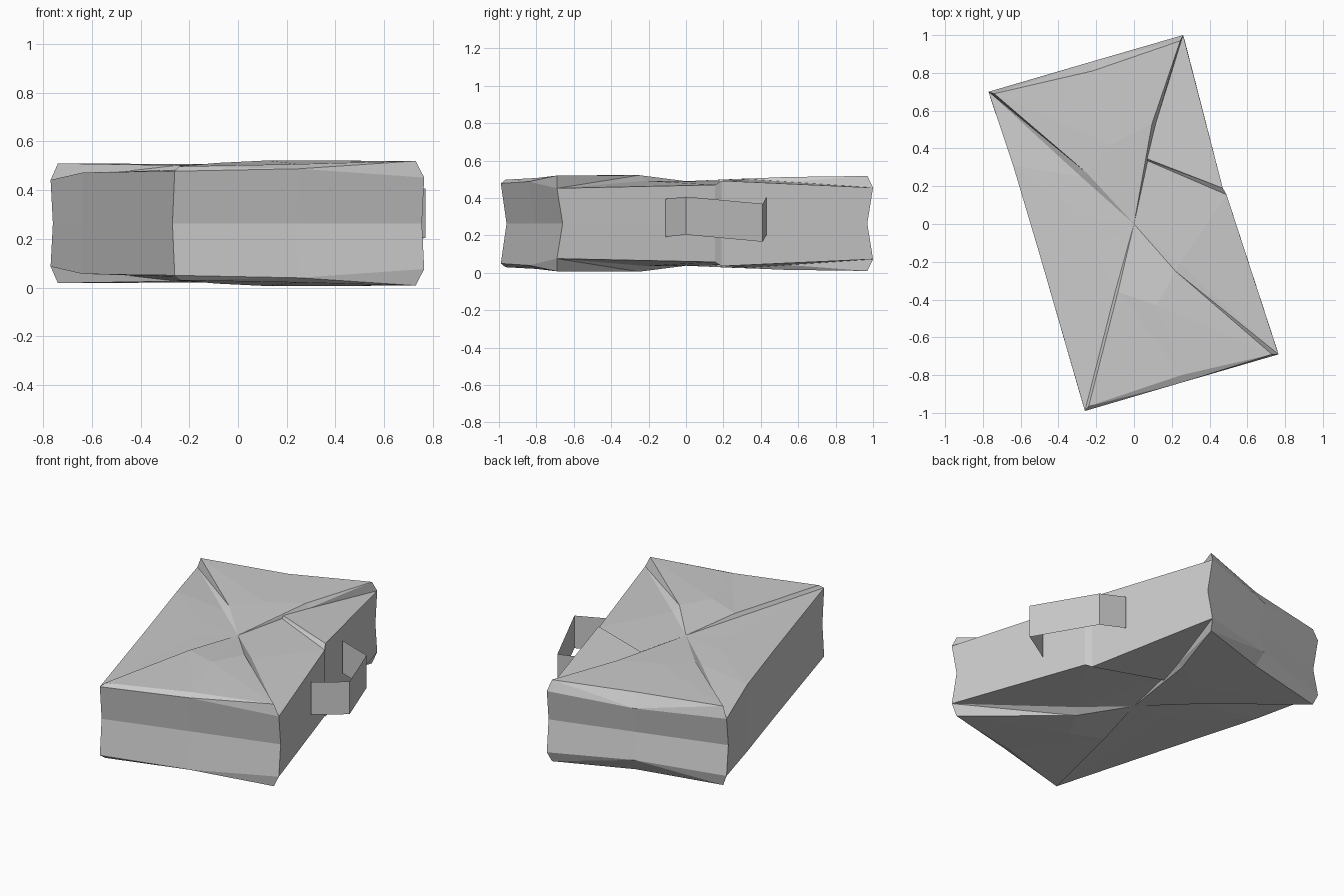
import bpy, bmesh
from mathutils import Vector

if "Cube" in bpy.data.objects:
    bpy.data.objects.remove(bpy.data.objects["Cube"])

MID = 0.264                      # height of the mirror plane
mat = bpy.data.materials.new("light grey")
mat.diffuse_color = (0.6, 0.6, 0.6, 1)
mat.use_nodes = True
mat.node_tree.nodes["Principled BSDF"].inputs["Base Color"].default_value = mat.diffuse_color


def finish(bm, name, normals=True):
    if normals:
        bmesh.ops.recalc_face_normals(bm, faces=bm.faces)
    me = bpy.data.meshes.new(name)
    bm.to_mesh(me)
    bm.free()
    ob = bpy.data.objects.new(name, me)
    bpy.context.collection.objects.link(ob)
    me.materials.append(mat)
    return ob


# Creased top: spokes from the centre, each with (rim point, middle point)
spokes = [
    ((-.26, -.99, .478), (-.10, -.36, .490)),   # 0 front left corner
    ((-.24, -.965, .498), (-.085, -.36, .512)),
    ((.25, -.80, .507), (.12, -.43, .522)),
    ((.73, -.69, .520), (.22, -.25, .522)),
    ((.765, -.69, .452), (.24, -.21, .492)),    # 4 front right corner
    ((.49, .155, .470), (.07, .335, .485)),     # 5 side notch
    ((.47, .19, .492), (.07, .345, .500)),
    ((.26, 1.0, .455), (.115, .53, .485)),      # 7 back right corner
    ((.245, .97, .518), (.095, .53, .512)),
    ((-.22, .81, .505), (-.12, .42, .507)),
    ((-.74, .69, .510), (-.25, .27, .502)),
    ((-.77, .70, .442), (-.28, .25, .480)),     # 11 back left corner
    ((-.64, .31, .472), (-.26, .04, .484)),
    ((-.50, -.16, .475), (-.2, -.12, .485)),
]

bm = bmesh.new()


def vert(p):
    return bm.verts.new((p[0], p[1], p[2] - MID))


centre = vert((0, 0, .49))
rim = [vert(s[0]) for s in spokes]
mid = [vert(s[1]) for s in spokes]
n = len(spokes)
for i in range(n):
    j = (i + 1) % n
    bm.faces.new((centre, mid[i], mid[j]))
    bm.faces.new((mid[i], rim[i], rim[j]))
    bm.faces.new((mid[i], rim[j], mid[j]))

# Sloping strips along both short ends
front = vert((.25, -.84, .488))
back = vert((-.24, .855, .425))
for a, b, c, d, e, f in ((0, 1, 2, 3, 4, front), (7, 8, 9, 10, 11, back)):
    bm.faces.new((rim[a], f, rim[b]))
    bm.faces.new((f, rim[c], rim[b]))
    bm.faces.new((f, rim[d], rim[c]))
    bm.faces.new((f, rim[e], rim[d]))

# Walls down to the pinched waist
ring = [rim[0], front, rim[4], rim[5], rim[6], rim[7], back, rim[11], rim[12], rim[13]]
axis = Vector((-.29, .957, 0)) * .032
pull = [1, 1, 1, 0, 0, -1, -1, -1, 0, 0]
waist = []
for v, k in zip(ring, pull):
    p = v.co + axis * k
    waist.append(bm.verts.new((p.x, p.y, 0)))
for i in range(len(ring)):
    j = (i + 1) % len(ring)
    bm.faces.new((ring[i], waist[i], waist[j], ring[j]))

body = finish(bm, "folded_block", False)
body.location.z = MID
mirror = body.modifiers.new("mirror", "MIRROR")
mirror.use_axis = (False, False, True)

# Thin folded band on the right side: x, y, top height
path = [(.58, -.11, .395), (.77, 0, .407), (.60, .41, .369), (.42, .43, .405)]
bm = bmesh.new()
top = [bm.verts.new(p) for p in path]
low = [bm.verts.new((x, y, z - .203)) for x, y, z in path]
for i in range(3):
    bm.faces.new((low[i], low[i + 1], top[i + 1], top[i]))
finish(bm, "side_band", False)
